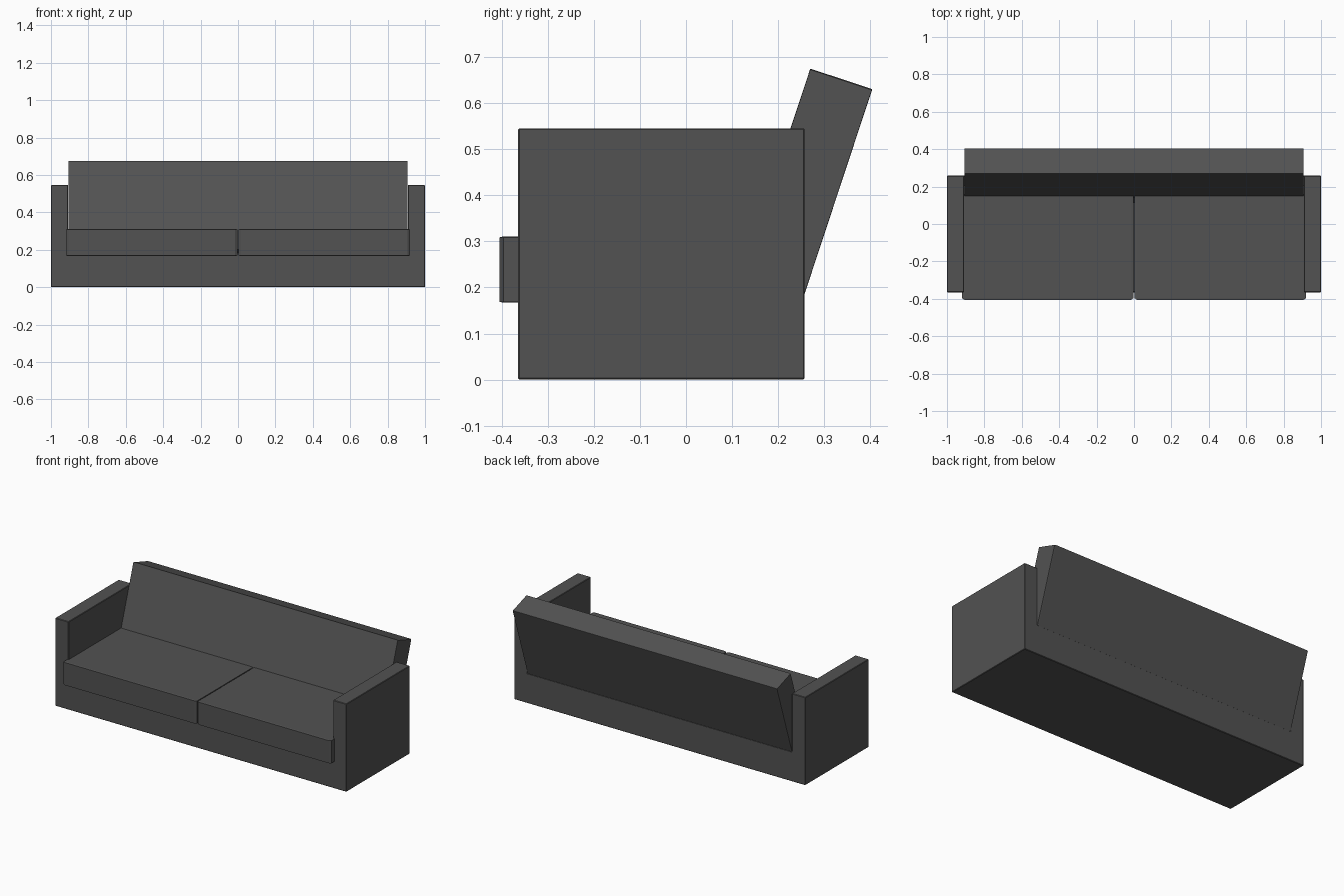
import bpy, bmesh, math
from mathutils import Matrix

if "Cube" in bpy.data.objects:
    bpy.data.objects.remove(bpy.data.objects["Cube"])

fabric = bpy.data.materials.new("charcoal fabric")
fabric.diffuse_color = (0.085, 0.085, 0.085, 1)
fabric.use_nodes = True
fabric.node_tree.nodes["Principled BSDF"].inputs["Base Color"].default_value = fabric.diffuse_color


def finish(bm, name):
    bmesh.ops.recalc_face_normals(bm, faces=bm.faces[:])
    mesh = bpy.data.meshes.new(name)
    bm.to_mesh(mesh)
    bm.free()
    mesh.materials.append(fabric)
    obj = bpy.data.objects.new(name, mesh)
    bpy.context.collection.objects.link(obj)
    return obj


def chamfer_box(name, centre, size, chamfer, tilt=0.0):
    # chamfer the unit cube first, so the chamfer stretches with the box
    bm = bmesh.new()
    bmesh.ops.create_cube(bm, size=1)
    bmesh.ops.bevel(bm, geom=bm.edges[:], offset=chamfer, segments=1,
                    affect='EDGES')
    m = (Matrix.Translation(centre) @ Matrix.Rotation(tilt, 4, 'X')
         @ Matrix.Diagonal((*size, 1)))
    bmesh.ops.transform(bm, matrix=m, verts=bm.verts[:])
    return finish(bm, name)


# U-shaped frame: base and both arms in one profile, extruded front to back
Y0, Y1, ARM, INNER, BASE = -0.365, 0.258, 0.546, 0.908, 0.185
profile = [(-1, 0), (1, 0), (1, ARM), (INNER, ARM), (INNER, BASE),
           (-INNER, BASE), (-INNER, ARM), (-1, ARM)]
bm = bmesh.new()
face = bm.faces.new([bm.verts.new((x, Y0, z)) for x, z in profile])
ext = bmesh.ops.extrude_face_region(bm, geom=[face], use_keep_orig=True)
for v in ext["geom"]:
    if isinstance(v, bmesh.types.BMVert):
        v.co.y = Y1
frame = finish(bm, "frame")
bev = frame.modifiers.new("edge chamfer", 'BEVEL')
bev.width = 0.003
bev.segments = 1

# Two seat cushions
for side, label in ((-1, "left"), (1, "right")):
    chamfer_box(label + "_seat_cushion", (side * 0.461, -0.1, 0.239),
                (0.916, 0.61, 0.144), 0.013)

# Leaning backrest
chamfer_box("backrest", (0, 0.259, 0.416), (1.815, 0.142, 0.5), 0.004,
            math.radians(-18.3))
